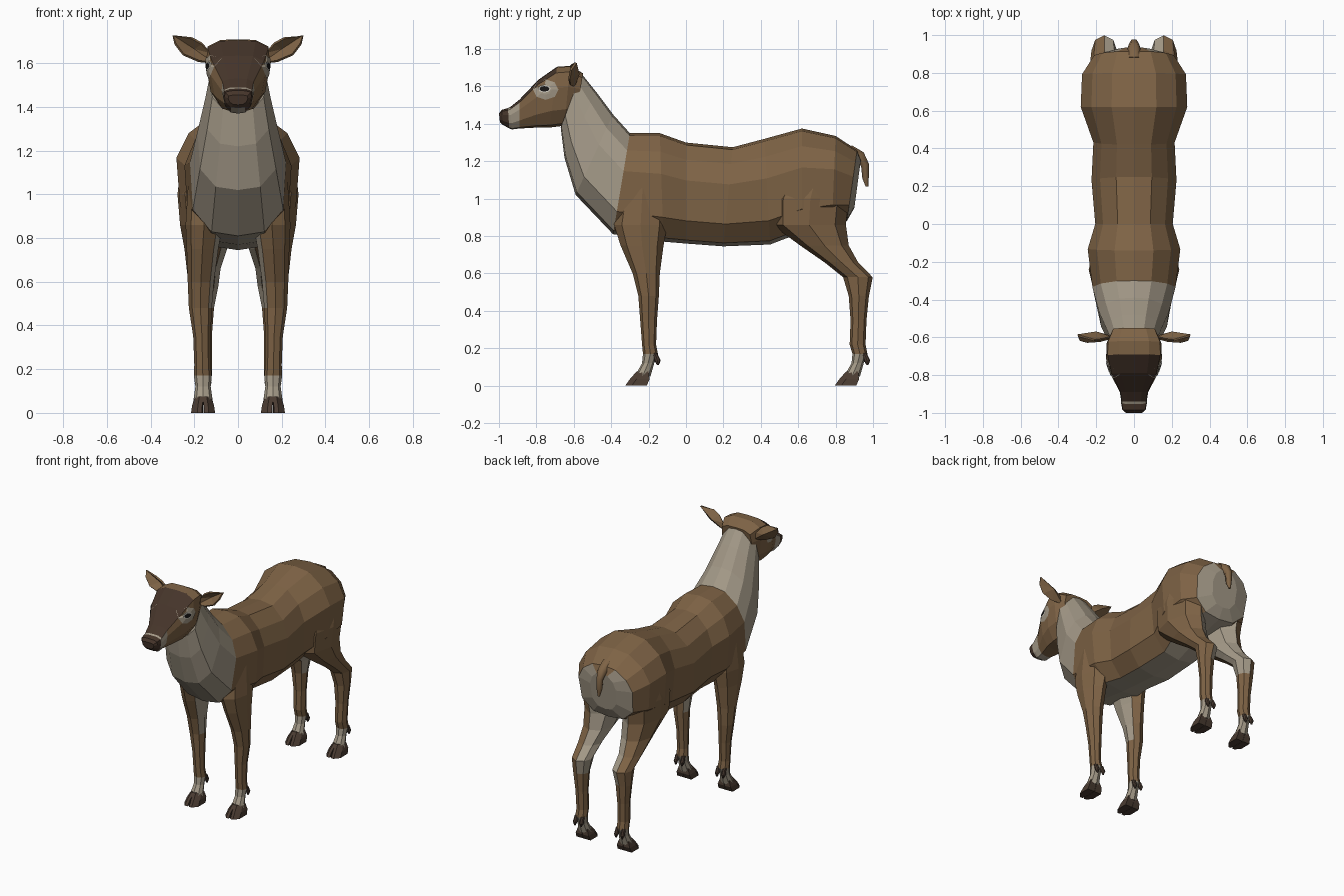
import bpy, bmesh, math
from mathutils import Vector
from mathutils.bvhtree import BVHTree

cube = bpy.data.objects.get("Cube")
if cube:
    bpy.data.objects.remove(cube, do_unlink=True)


def material(name, rgb):
    m = bpy.data.materials.new(name)
    m.use_nodes = True
    m.diffuse_color = (*rgb, 1)
    m.node_tree.nodes["Principled BSDF"].inputs["Base Color"].default_value = (*rgb, 1)
    return m


MATS = [material("brown coat", (0.21, 0.125, 0.06)),
        material("cream fur", (0.37, 0.32, 0.245)),
        material("dark face", (0.06, 0.035, 0.023)),
        material("hoof", (0.07, 0.045, 0.032)),
        material("eye black", (0.008, 0.007, 0.007)),
        material("pale rim", (0.6, 0.57, 0.5))]
BROWN, CREAM, DARK, HOOF, BLACK, PALE = range(6)


def finish(name, bm, mirror=False):
    bmesh.ops.recalc_face_normals(bm, faces=bm.faces[:])
    mesh = bpy.data.meshes.new(name)
    bm.to_mesh(mesh)
    bm.free()
    for m in MATS:
        mesh.materials.append(m)
    ob = bpy.data.objects.new(name, mesh)
    bpy.context.collection.objects.link(ob)
    if mirror:
        ob.modifiers.new("mirror", 'MIRROR')
    return ob


def loft(name, rings, rule, mirror=False):
    """Skin closed rings; rule(ring, strip) picks the colour."""
    bm = bmesh.new()
    rows = [[bm.verts.new(p) for p in ring] for ring in rings]
    n = len(rows[0])
    for i in range(len(rows) - 1):
        for k in range(n):
            m = (k + 1) % n
            f = bm.faces.new((rows[i][k], rows[i][m], rows[i + 1][m], rows[i + 1][k]))
            f.material_index = rule(i, k)
    bm.faces.new(rows[0]).material_index = rule(0, 0)
    bm.faces.new(rows[-1]).material_index = rule(len(rows) - 2, n // 2)
    return finish(name, bm, mirror)


def spine_loft(name, stations, half, rule):
    """Stations are top y, top z, bottom y, bottom z, half width."""
    outline = half + [(-x, t) for x, t in half[-2:0:-1]]
    rings = []
    for ty, tz, by, bz, w in stations:
        top, low = Vector((0, ty, tz)), Vector((0, by, bz))
        mid, axis = (top + low) / 2, (top - low) / 2
        rings.append([mid + axis * t + Vector((x * w, 0, 0)) for x, t in outline])
    n = len(outline)
    return loft(name, rings, lambda i, k: rule(i, min(k, n - 1 - k)))


# Neck and trunk
def body_colour(i, j):
    if i < 3 or j == 5:
        return CREAM
    return CREAM if i >= 10 and j > 0 else BROWN


spine_loft("body", [
    (-0.56, 1.67, -0.67, 1.38, 0.125),
    (-0.48, 1.57, -0.65, 1.22, 0.15),
    (-0.39, 1.45, -0.59, 1.02, 0.185),
    (-0.30, 1.35, -0.39, 0.81, 0.22),
    (-0.14, 1.35, -0.12, 0.77, 0.245),
    (0.00, 1.30, 0.00, 0.76, 0.205),
    (0.25, 1.275, 0.20, 0.745, 0.225),
    (0.42, 1.32, 0.45, 0.755, 0.215),
    (0.62, 1.375, 0.62, 0.82, 0.282),
    (0.80, 1.335, 0.78, 0.86, 0.275),
    (0.915, 1.26, 0.86, 0.88, 0.21),
    (0.935, 1.21, 0.90, 0.95, 0.10)],
    [(0, 1), (0.42, 0.95), (0.8, 0.66), (1, 0.25), (0.94, -0.55), (0.55, -0.93), (0, -1)],
    body_colour)


# Head with dark mask and pale muzzle
def head_colour(i, j):
    if i >= 6:
        return CREAM if j == 5 and i == 6 else DARK
    if i == 5 or (i == 4 and j > 1):
        return CREAM
    return DARK if i >= 2 and j < 2 else BROWN


head = spine_loft("head", [
    (-0.55, 1.67, -0.59, 1.43, 0.115),
    (-0.62, 1.71, -0.65, 1.39, 0.145),
    (-0.69, 1.705, -0.73, 1.38, 0.147),
    (-0.79, 1.635, -0.80, 1.38, 0.125),
    (-0.89, 1.53, -0.89, 1.375, 0.075),
    (-0.94, 1.49, -0.93, 1.37, 0.068),
    (-0.952, 1.484, -0.945, 1.375, 0.068),
    (-0.985, 1.475, -0.98, 1.395, 0.062),
    (-1.0, 1.455, -0.995, 1.41, 0.045)],
    [(0, 1), (0.55, 0.98), (0.95, 0.8), (1, 0.3), (0.85, -0.45), (0.5, -0.92), (0, -1)],
    head_colour)

# Eyes: thin plates laid on the sides of the head
bm = bmesh.new()
bm.from_mesh(head.data)
tree = BVHTree.FromBMesh(bm)
bm.free()


def eye_plate(name, y, z, ry, rz, lift, mat):
    def drop(a, r):
        p = Vector((0.5, y + ry * r * math.cos(a), z + rz * r * math.sin(a)))
        hit = tree.ray_cast(p, Vector((-1, 0, 0)))[0]
        return (hit if hit else Vector((0.12, p.y, p.z))) + Vector((lift, 0, 0))

    bm = bmesh.new()
    centre = bm.verts.new(drop(0, 0))
    inner, outer = [[bm.verts.new(drop(k * math.tau / 8, r)) for k in range(8)] for r in (0.5, 1)]
    for k in range(8):
        m = (k + 1) % 8
        bm.faces.new((centre, inner[k], inner[m]))
        bm.faces.new((inner[k], outer[k], outer[m], inner[m]))
    for f in bm.faces:
        f.material_index = mat
    finish(name, bm, True)


eye_plate("eye_patches", -0.75, 1.583, 0.068, 0.055, 0.004, CREAM)
eye_plate("eye_rims", -0.757, 1.587, 0.034, 0.02, 0.007, PALE)
eye_plate("eyes", -0.757, 1.587, 0.027, 0.015, 0.009, BLACK)

# Cupped ears
bm = bmesh.new()
rim = [bm.verts.new((x, y, z)) for x, y, z in [
    (0.11, -0.60, 1.60), (0.13, -0.60, 1.65), (0.165, -0.61, 1.69), (0.21, -0.615, 1.715),
    (0.298, -0.59, 1.727), (0.288, -0.615, 1.69), (0.25, -0.625, 1.64), (0.18, -0.62, 1.61)]]
cup = bm.verts.new((0.20, -0.575, 1.665))
for a, b in zip(rim, rim[1:] + rim[:1]):
    bm.faces.new((a, b, cup))
ears = finish("ears", bm, True)
thick = ears.modifiers.new("thickness", 'SOLIDIFY')
thick.thickness, thick.offset = 0.012, 0


# Legs: sections are height, front y, back y, inner x, outer x
def section(z, y0, y1, x0, x1):
    return [Vector(((x0 + x1) / 2 + (x1 - x0) / 2 * math.cos(k * math.tau / 8),
                    (y0 + y1) / 2 + (y1 - y0) / 2 * math.sin(k * math.tau / 8), z))
            for k in range(8)]


def leg(name, upper, foot_y, inner_strips):
    ankle = [(0.17, foot_y + 0.04, foot_y + 0.12, 0.12, 0.202),
             (0.12, foot_y + 0.035, foot_y + 0.1, 0.125, 0.195),
             (0.05, foot_y - 0.005, foot_y + 0.08, 0.115, 0.205)]
    rows = upper + ankle

    def colour(i, k):
        if i >= len(upper):
            return CREAM
        return CREAM if k in inner_strips and rows[i + 1][0] > 0.45 else BROWN

    loft(name, [section(*r) for r in rows], colour, True)

    # Split hoof and dewclaws
    for side, tag in ((-1, "inner"), (1, "outer")):
        def toe(z, y0, y1, reach):
            xs = sorted((0.16 + side * 0.001, 0.16 + side * reach))
            a, b = xs
            tip = (a + b) / 2 - side * 0.012
            return [Vector(p) for p in ((a, y1, z), (b, y1, z), (b, y0 + 0.035, z),
                                        (tip + 0.01, y0, z), (tip - 0.01, y0, z),
                                        (a, y0 + 0.035, z))]
        loft(name + "_hoof_" + tag,
             [toe(0, foot_y - 0.055, foot_y + 0.06, 0.055),
              toe(0.035, foot_y - 0.03, foot_y + 0.075, 0.05),
              toe(0.075, foot_y + 0.005, foot_y + 0.07, 0.036)],
             lambda i, k: HOOF, True)
        x, y = 0.16 + side * 0.024, foot_y + 0.1
        loft(name + "_dewclaw_" + tag,
             [section(0.175, y - 0.01, y + 0.015, x - 0.012, x + 0.012),
              section(0.135, y, y + 0.035, x - 0.014, x + 0.014),
              section(0.11, y + 0.015, y + 0.025, x - 0.005, x + 0.005)],
             lambda i, k: HOOF, True)


leg("front_legs", [
    (1.10, -0.34, -0.12, 0.08, 0.225),
    (0.86, -0.385, -0.10, 0.07, 0.24),
    (0.75, -0.35, -0.12, 0.09, 0.235),
    (0.60, -0.285, -0.14, 0.11, 0.23),
    (0.48, -0.255, -0.145, 0.12, 0.225),
    (0.35, -0.245, -0.155, 0.125, 0.205),
    (0.22, -0.235, -0.16, 0.125, 0.2)], -0.27, (3, 4))

leg("hind_legs", [
    (1.15, 0.54, 0.87, 0.06, 0.26),
    (1.00, 0.46, 0.87, 0.04, 0.277),
    (0.86, 0.46, 0.855, 0.03, 0.265),
    (0.75, 0.61, 0.87, 0.05, 0.245),
    (0.66, 0.74, 0.92, 0.08, 0.235),
    (0.58, 0.84, 0.998, 0.09, 0.225),
    (0.48, 0.87, 0.978, 0.11, 0.22),
    (0.35, 0.88, 0.965, 0.12, 0.205),
    (0.22, 0.875, 0.96, 0.12, 0.2)], 0.85, (2, 3, 4))

# Short hanging tail
curve = bpy.data.curves.new("tail", 'CURVE')
curve.dimensions = '3D'
curve.bevel_depth = 1
curve.bevel_resolution = 1
curve.use_fill_caps = True
path = [(0.87, 1.25, 0.045), (0.93, 1.225, 0.035), (0.957, 1.18, 0.025),
        (0.96, 1.11, 0.02), (0.968, 1.065, 0.008)]
spline = curve.splines.new('POLY')
spline.points.add(len(path) - 1)
for p, (y, z, r) in zip(spline.points, path):
    p.co = (0, y, z, 1)
    p.radius = r
curve.materials.append(MATS[BROWN])
tail = bpy.data.objects.new("tail", curve)
bpy.context.collection.objects.link(tail)
for p in spline.points:
    p.tilt = 0
